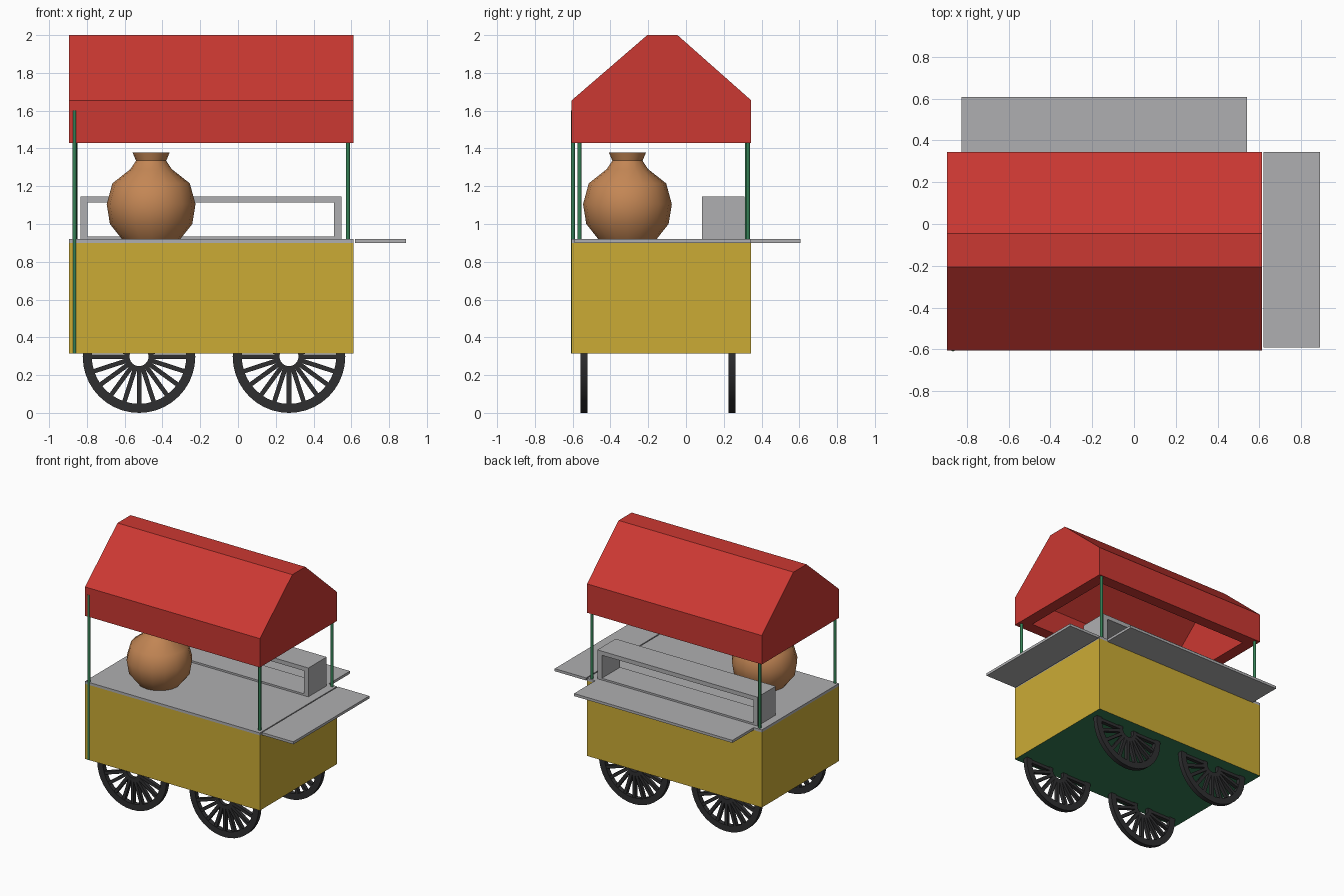
import bpy, bmesh, math
from mathutils import Matrix, Vector

if "Cube" in bpy.data.objects:
    bpy.data.objects.remove(bpy.data.objects["Cube"], do_unlink=True)


def material(name, rgb):
    m = bpy.data.materials.new(name)
    m.use_nodes = True
    m.diffuse_color = (*rgb, 1)
    bsdf = next(n for n in m.node_tree.nodes if n.type == 'BSDF_PRINCIPLED')
    bsdf.inputs["Base Color"].default_value = (*rgb, 1)
    return m


RED = material("canopy red", (0.60, 0.04, 0.032))
YELLOW = material("cart yellow", (0.60, 0.41, 0.036))
GREEN = material("frame green", (0.035, 0.21, 0.09))
STEEL = material("steel grey", (0.43, 0.43, 0.44))
BLACK = material("wheel black", (0.028, 0.028, 0.03))
CLAY = material("clay", (0.55, 0.24, 0.09))


def finish(name, bm, *mats):
    bmesh.ops.recalc_face_normals(bm, faces=bm.faces)
    mesh = bpy.data.meshes.new(name)
    bm.to_mesh(mesh)
    bm.free()
    for m in mats:
        mesh.materials.append(m)
    ob = bpy.data.objects.new(name, mesh)
    bpy.context.collection.objects.link(ob)
    return ob


def add_box(bm, x, y, z, turn=Matrix()):
    lo, hi = zip(x, y, z)
    size = Vector(hi) - Vector(lo)
    mid = (Vector(hi) + Vector(lo)) / 2
    bmesh.ops.create_cube(bm, size=1, matrix=turn @ Matrix.Translation(mid) @ Matrix.Diagonal((*size, 1)))


def box(name, x, y, z, mat):
    bm = bmesh.new()
    add_box(bm, x, y, z)
    return finish(name, bm, mat)


def lathe(bm, profile, axis, steps, closed=False):
    """Spin a list of points around an axis through the origin."""
    verts = [bm.verts.new(p) for p in profile]
    pairs = list(zip(verts, verts[1:] + verts[:1]))
    edges = [bm.edges.new(p) for p in (pairs if closed else pairs[:-1])]
    bmesh.ops.spin(bm, geom=verts + edges, cent=(0, 0, 0), axis=axis,
                   angle=math.tau, steps=steps, use_duplicate=False)
    bmesh.ops.remove_doubles(bm, verts=bm.verts, dist=0.0005)


def smooth(ob, degrees):
    bpy.ops.object.select_all(action='DESELECT')
    ob.select_set(True)
    bpy.context.view_layer.objects.active = ob
    bpy.ops.object.shade_smooth_by_angle(angle=math.radians(degrees))


X = (-0.895, 0.612)
Y = (-0.605, 0.345)

# Cart body with a green underside
body = box("cart_body", X, Y, (0.315, 0.9), YELLOW)
body.data.materials.append(GREEN)
for f in body.data.polygons:
    f.material_index = int(f.normal.z < -0.5)

# Counter and folding shelves
box("counter_top", X, Y, (0.9, 0.92), STEEL)
box("side_shelf", (0.62, 0.89), (-0.59, Y[1]), (0.9, 0.92), STEEL)
box("back_shelf", (-0.825, 0.54), (Y[1], 0.607), (0.9, 0.92), STEEL)

# Open display rack
bm = bmesh.new()
depth = (0.085, 0.31)
add_box(bm, (-0.833, -0.797), depth, (0.92, 1.113))
add_box(bm, (0.508, 0.547), depth, (0.92, 1.113))
add_box(bm, (-0.833, 0.547), depth, (1.113, 1.145))
add_box(bm, (-0.797, 0.508), depth, (0.92, 0.934))
finish("display_rack", bm, STEEL)

# Canopy posts; the front one at -x runs down the outside of the body
for name, x, y, low, high in (
        ("front_right_post", -0.866, -0.598, 0.315, 1.6),
        ("front_left_post", 0.582, -0.564, 0.92, 1.6),
        ("back_right_post", -0.862, 0.323, 0.92, 1.6),
        ("back_left_post", 0.582, 0.328, 0.92, 1.6)):
    bm = bmesh.new()
    bmesh.ops.create_cone(bm, cap_ends=True, segments=12, radius1=0.011, radius2=0.011,
                          depth=high - low, matrix=Matrix.Translation((x, y, (low + high) / 2)))
    smooth(finish(name, bm, GREEN), 40)


# Hollow canopy: outer and inner shells joined by a flat rim
def canopy_shell(bm, x, section):
    ends = [[bm.verts.new((px, y, z)) for y, z in section] for px in x]
    for end in ends:
        bm.faces.new(end)
    for i in range(len(section) - 1):
        bm.faces.new((ends[0][i], ends[0][i + 1], ends[1][i + 1], ends[1][i]))
    return [ends[0][0], ends[0][-1], ends[1][-1], ends[1][0]]


bm = bmesh.new()
t = 0.09
outer = canopy_shell(bm, X, [(Y[0], 1.43), (Y[0], 1.655), (-0.205, 2.0),
                             (-0.045, 2.0), (Y[1], 1.655), (Y[1], 1.43)])
inner = canopy_shell(bm, (X[0] + t, X[1] - t),
                     [(Y[0] + t, 1.43), (Y[0] + t, 1.62), (-0.18, 1.91),
                      (-0.07, 1.91), (Y[1] - t, 1.62), (Y[1] - t, 1.43)])
for i in range(4):
    j = (i + 1) % 4
    bm.faces.new((outer[i], outer[j], inner[j], inner[i]))
finish("canopy", bm, RED)

# Clay pot with an open mouth
bm = bmesh.new()
profile = [(0, 0.921), (0.155, 0.921), (0.218, 1.0), (0.235, 1.105), (0.205, 1.215),
           (0.11, 1.29), (0.08, 1.335), (0.098, 1.378), (0.084, 1.378), (0.066, 1.335),
           (0.09, 1.28), (0, 1.22)]
lathe(bm, [(r, 0, z) for r, z in profile], (0, 0, 1), 16)
pot = finish("clay_pot", bm, CLAY)
pot.location = (-0.46, -0.31, 0)
smooth(pot, 50)

# Spoked wheels
SPOKES = 20
for side, y in (("front", -0.54), ("back", 0.243)):
    for end, x in (("right", -0.524), ("left", 0.27)):
        bm = bmesh.new()
        w = 0.018
        lathe(bm, [(0.298, -w, 0), (0.298, w, 0), (0.25, w, 0), (0.25, -w, 0)],
              (0, 1, 0), 40, closed=True)
        for i in range(SPOKES):
            turn = Matrix.Rotation(math.tau * i / SPOKES, 4, 'Y')
            add_box(bm, (0.05, 0.26), (-w * 0.8, w * 0.8), (-0.012, 0.012), turn)
        wheel = finish(f"{side}_{end}_wheel", bm, BLACK)
        wheel.location = (x, y, 0.298)
        smooth(wheel, 30)
